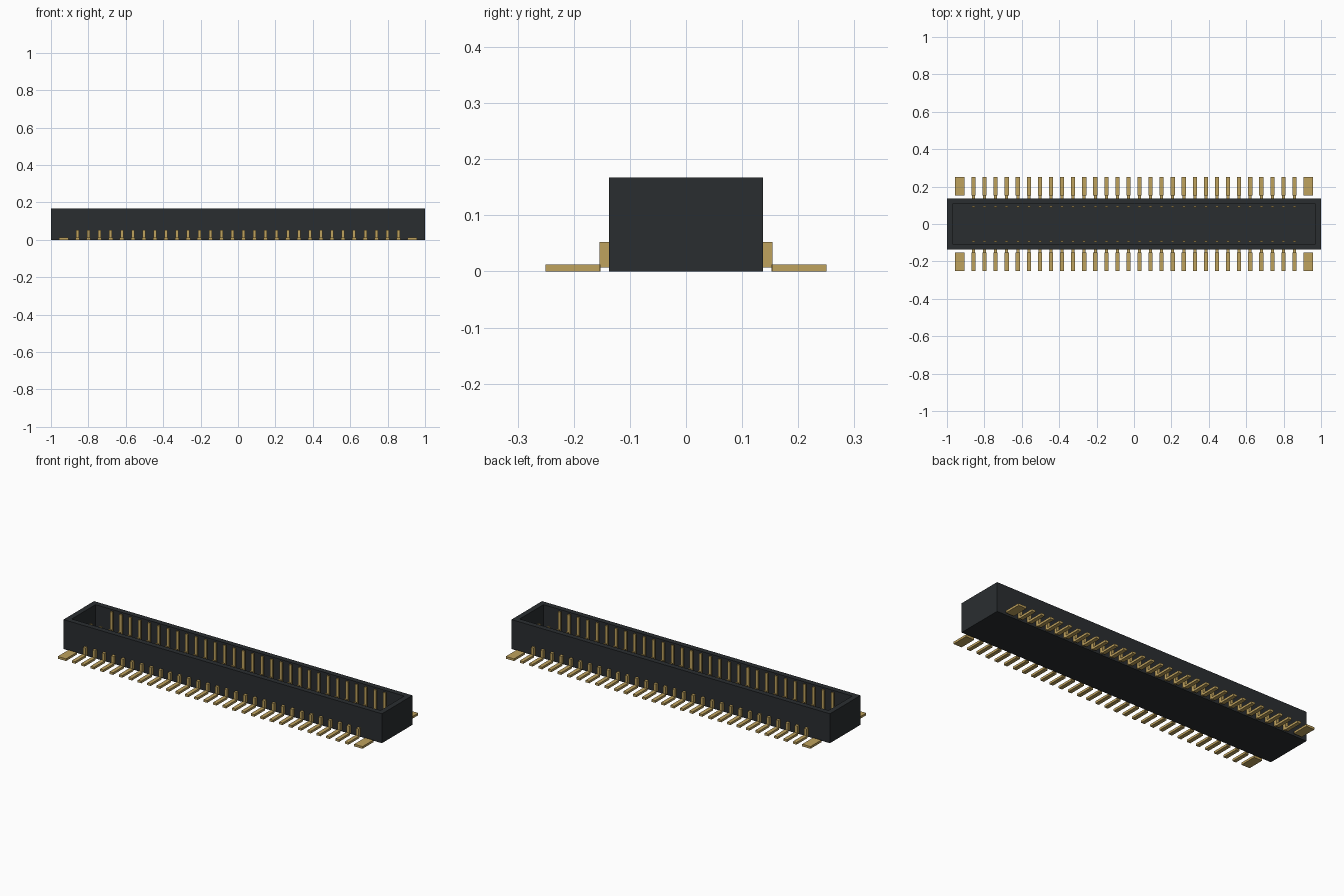
import bpy, bmesh
from mathutils import Vector

if "Cube" in bpy.data.objects:
    bpy.data.objects.remove(bpy.data.objects["Cube"])

PINS = 30
PITCH = 1.716 / (PINS - 1)
WALL, FLOOR, TOP = 0.043, 0.035, 0.167


def material(name, rgb):
    m = bpy.data.materials.new(name)
    m.diffuse_color = (*rgb, 1)
    m.use_nodes = True
    m.node_tree.nodes["Principled BSDF"].inputs["Base Color"].default_value = m.diffuse_color
    return m


plastic = material("black_plastic", (0.023, 0.027, 0.030))
gold = material("gold_plating", (0.52, 0.36, 0.11))


def add_box(bm, lo, hi):
    lo, hi = Vector(lo), Vector(hi)
    verts = bmesh.ops.create_cube(bm, size=1)["verts"]
    for v in verts:
        v.co = Vector([(lo[i] + hi[i]) / 2 + v.co[i] * (hi[i] - lo[i]) for i in range(3)])


def finish(bm, name, mat):
    bmesh.ops.recalc_face_normals(bm, faces=bm.faces)
    mesh = bpy.data.meshes.new(name)
    bm.to_mesh(mesh)
    bm.free()
    mesh.materials.append(mat)
    ob = bpy.data.objects.new(name, mesh)
    bpy.context.collection.objects.link(ob)


def two_rows(name, xs, half_w, y0, y1, z0, z1):
    """Boxes at every x, repeated on the front and back side."""
    bm = bmesh.new()
    for x in xs:
        for s in (-1, 1):
            ya, yb = sorted((s * y0, s * y1))
            add_box(bm, (x - half_w, ya, z0), (x + half_w, yb, z1))
    finish(bm, name, gold)


# Housing: block with a deep open-topped cavity
bm = bmesh.new()
add_box(bm, (-1, -0.137, 0), (1, 0.137, TOP))
bm.normal_update()
top = max(bm.faces, key=lambda f: f.calc_center_median().z)
bmesh.ops.inset_region(bm, faces=[top], thickness=WALL)
floor = bmesh.ops.extrude_discrete_faces(bm, faces=[top])["faces"][0]
bmesh.ops.translate(bm, verts=floor.verts, vec=(0, 0, FLOOR - TOP))
finish(bm, "housing", plastic)

# Contacts, outer legs and solder pads
xs = [(i - (PINS - 1) / 2) * PITCH for i in range(PINS)]
two_rows("inner_contacts", xs, 0.008, 0.087, 0.096, FLOOR - 0.005, 0.163)
two_rows("contact_legs", xs, 0.008, 0.135, 0.154, 0.007, 0.052)
two_rows("contact_pads", xs, 0.011, 0.152, 0.25, 0, 0.0125)
two_rows("end_pads", (-0.931, 0.931), 0.026, 0.153, 0.25, 0, 0.0125)
